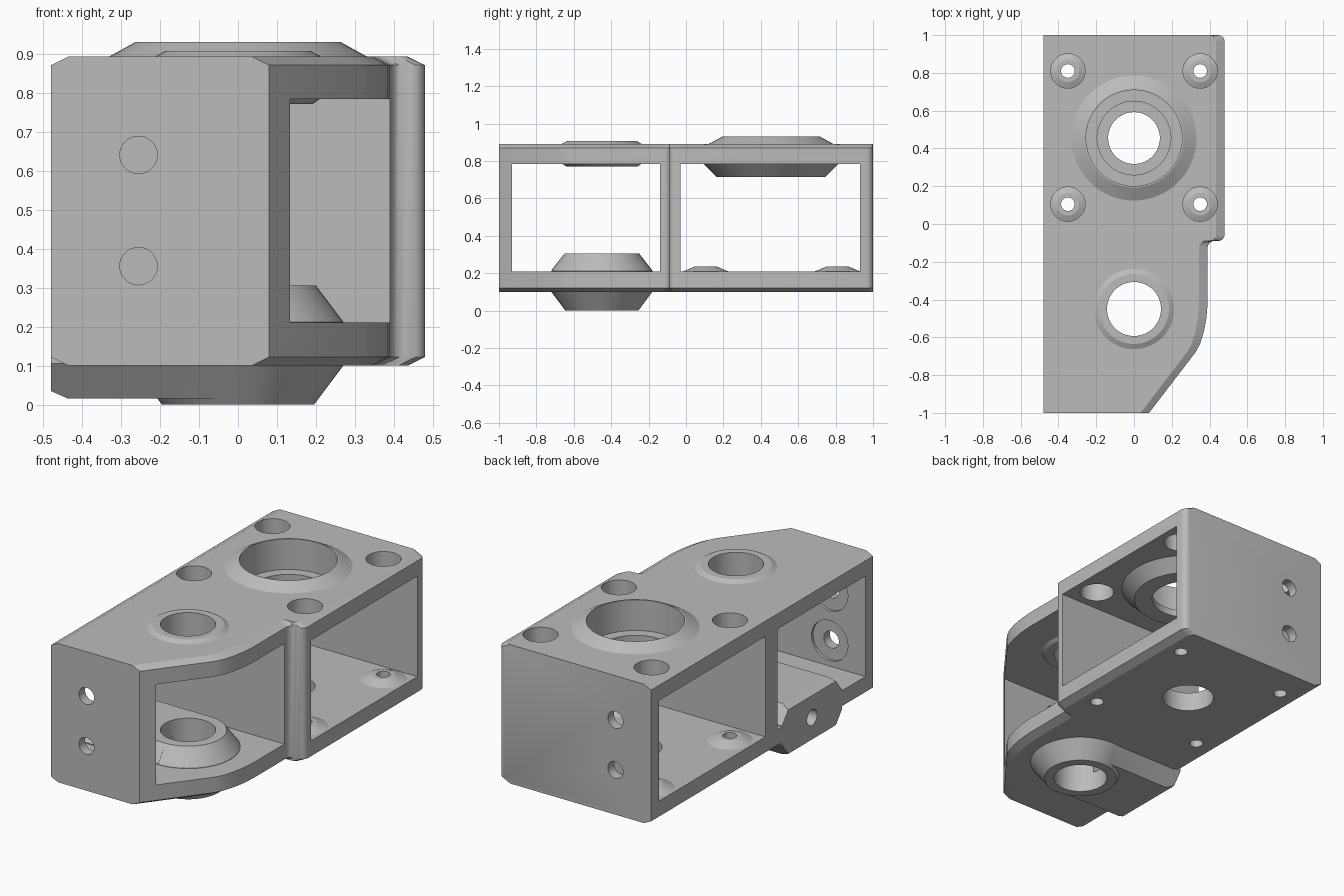
import bpy, bmesh, math
from mathutils import Matrix, Vector

cube = bpy.data.objects.get("Cube")
if cube:
    bpy.data.objects.remove(cube, do_unlink=True)

gray = bpy.data.materials.new("machined_gray")
gray.use_nodes = True
gray.diffuse_color = (0.5, 0.5, 0.5, 1)
gray.node_tree.nodes["Principled BSDF"].inputs["Base Color"].default_value = (0.5, 0.5, 0.5, 1)


def loft(name, rings):
    """Closed solid through equally long rings of points."""
    bm = bmesh.new()
    loops = [[bm.verts.new(p) for p in ring] for ring in rings]
    n = len(loops[0])
    for a, b in zip(loops, loops[1:]):
        for i in range(n):
            bm.faces.new((a[i], a[(i + 1) % n], b[(i + 1) % n], b[i]))
    bm.faces.new(loops[0])
    bm.faces.new(loops[-1])
    bmesh.ops.recalc_face_normals(bm, faces=bm.faces[:])
    mesh = bpy.data.meshes.new(name)
    bm.to_mesh(mesh)
    bm.free()
    mesh.materials.append(gray)
    ob = bpy.data.objects.new(name, mesh)
    bpy.context.collection.objects.link(ob)
    return ob


def lathe(name, center, profile, axis="Z", sides=64):
    """Turned solid: profile is (radius, distance along axis)."""
    turn = {"Z": Matrix(), "Y": Matrix.Rotation(-math.pi / 2, 4, "X"),
            "X": Matrix.Rotation(math.pi / 2, 4, "Y")}[axis]
    angles = [2 * math.pi * i / sides for i in range(sides)]
    return loft(name, [[Vector(center) + turn @ Vector((r * math.cos(a), r * math.sin(a), d))
                        for a in angles] for r, d in profile])


def box(name, x0, x1, y0, y1, z0, z1):
    return loft(name, [[(x0, y0, z), (x1, y0, z), (x1, y1, z), (x0, y1, z)] for z in (z0, z1)])


def combine(target, tool, operation):
    mod = target.modifiers.new(operation, "BOOLEAN")
    mod.operation, mod.solver, mod.object = operation, "EXACT", tool
    bpy.context.view_layer.objects.active = target
    bpy.ops.object.modifier_apply(modifier=mod.name)
    bpy.data.objects.remove(tool, do_unlink=True)


def arc(cx, cy, r, start, end, steps=5):
    return [(cx + r * math.cos(math.radians(start + (end - start) * i / steps)),
             cy + r * math.sin(math.radians(start + (end - start) * i / steps)))
            for i in range(steps + 1)]


# Body: plan outline with a stepped, rounded flank, sides chamfered top and bottom
outline = [(-0.48, 1), (-0.48, -1), (0.08, -1), (0.325, -0.68), (0.35, -0.635),
           (0.37, -0.57), (0.383, -0.5), (0.39, -0.42)]
outline += arc(0.425, -0.125, 0.035, 180, 90)
outline += arc(0.445, -0.055, 0.035, -90, 0)
outline += arc(0.445, 0.965, 0.035, 0, 90)


def plan(z, inset):
    return [(x + inset if x < 0 else x - inset, y, z) for x, y in outline]


body = loft("bearing_housing", [plan(0.1, 0.045), plan(0.122, 0),
                                plan(0.87, 0), plan(0.892, 0.045)])

# Two cavities open on both flanks
for y0, y1 in ((-0.93, -0.14), (-0.03, 0.93)):
    combine(body, box("cavity", -1, 1, y0, y1, 0.21, 0.783), "DIFFERENCE")

# Conical bosses around the shaft bores
FRONT, BACK = (0, -0.45, 0), (0, 0.455, 0)
combine(body, lathe("back_upper_boss", BACK,
                    [(0.29, 0.715), (0.365, 0.79), (0.34, 0.887), (0.262, 0.93)]), "UNION")
combine(body, lathe("front_upper_boss", FRONT,
                    [(0.19, 0.77), (0.22, 0.79), (0.22, 0.888), (0.185, 0.907)]), "UNION")
combine(body, lathe("front_lower_boss", FRONT,
                    [(0.195, 0), (0.27, 0.1), (0.27, 0.212), (0.2, 0.305)]), "UNION")


# Six-sided bar running from the lower boss to the flank
def bar_section(x, flat, half):
    pts = [(-flat, -half), (flat, -half), (0.27, -0.055), (flat, half), (-flat, half), (-0.27, -0.055)]
    pts.insert(3, (0.27, 0.055))
    pts.insert(6, (-0.27, 0.055))
    return [(x, FRONT[1] + y, 0.16 + z) for y, z in pts]


combine(body, loft("screw_bar", [bar_section(-0.48, 0.215, 0.125),
                                 bar_section(-0.435, 0.2, 0.145),
                                 bar_section(0, 0.2, 0.145)]), "UNION")

# Four mounting holes: pads and small bores in the floor, wide access holes above
for x in (-0.35, 0.35):
    for y in (0.105, 0.81):
        combine(body, lathe("pad", (x, y, 0), [(0.12, 0.2), (0.12, 0.21), (0.06, 0.235)], sides=32), "UNION")
        combine(body, lathe("bolt_hole", (x, y, 0), [(0.036, 0), (0.036, 0.4)], sides=32), "DIFFERENCE")
        combine(body, lathe("access_hole", (x, y, 0), [(0.091, 0.6), (0.091, 1)], sides=48), "DIFFERENCE")

# Shaft bores, with a stepped bearing seat at the back
combine(body, lathe("front_bore", FRONT, [(0.143, -0.1), (0.143, 1)]), "DIFFERENCE")
combine(body, lathe("back_bore", BACK, [(0.137, -0.1), (0.137, 0.5)]), "DIFFERENCE")
combine(body, lathe("seat", BACK, [(0.195, 0.6), (0.195, 0.755), (0.254, 0.755), (0.254, 1)]), "DIFFERENCE")

# Paired screw holes in the end walls, with shallow recesses on the inside
for z in (0.355, 0.64):
    for y0, y1, r in ((-1.1, -0.8, 0.048), (0.8, 1.1, 0.048),
                      (-0.945, -0.8, 0.115), (0.8, 0.945, 0.115)):
        combine(body, lathe("wall_hole", (-0.255, 0, z), [(r, y0), (r, y1)], "Y", 32), "DIFFERENCE")

# Clamp screw hole along the bar and its square nut slot
combine(body, lathe("clamp_hole", (0, -0.45, 0.16), [(0.045, -0.6), (0.045, -0.05)], "X", 32), "DIFFERENCE")
combine(body, box("nut_slot", -0.19, -0.05, -0.5, -0.4, 0.11, 0.21), "DIFFERENCE")

# Smooth bores and fillets, crisp edges elsewhere
bpy.ops.object.select_all(action="DESELECT")
body.select_set(True)
bpy.context.view_layer.objects.active = body
bpy.ops.object.shade_smooth_by_angle(angle=math.radians(20))
